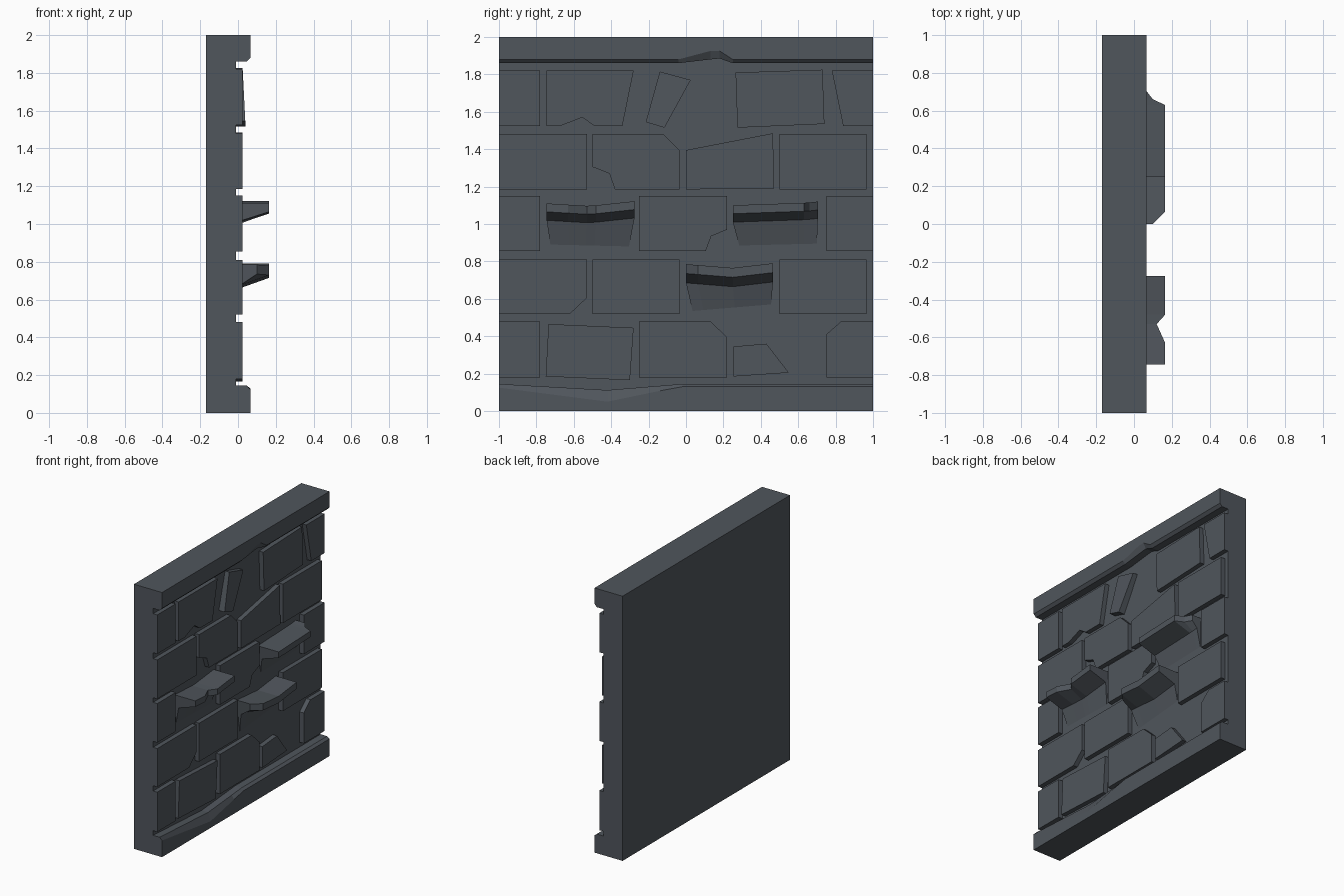
import bpy, bmesh

cube = bpy.data.objects.get("Cube")
if cube:
    bpy.data.objects.remove(cube)

stone = bpy.data.materials.new("slate_stone")
stone.use_nodes = True
COLOUR = (0.08, 0.092, 0.107, 1)
stone.diffuse_color = COLOUR
bsdf = stone.node_tree.nodes["Principled BSDF"]
bsdf.inputs["Base Color"].default_value = COLOUR
bsdf.inputs["Roughness"].default_value = 0.9

BACK, WALL, FACE, RIM, OUT = -0.17, -0.01, 0.025, 0.065, 0.165
EMBED = WALL - 0.01


def loft(name, rings):
    """Join equal-sized closed rings of points and cap both ends."""
    bm = bmesh.new()
    rows = [[bm.verts.new(p) for p in ring] for ring in rings]
    n = len(rows[0])
    for a, b in zip(rows, rows[1:]):
        for i in range(n):
            j = (i + 1) % n
            bm.faces.new((a[i], a[j], b[j], b[i]))
    bm.faces.new(rows[0])
    bm.faces.new(rows[-1][::-1])
    bmesh.ops.recalc_face_normals(bm, faces=bm.faces)
    mesh = bpy.data.meshes.new(name)
    bm.to_mesh(mesh)
    bm.free()
    mesh.materials.append(stone)
    obj = bpy.data.objects.new(name, mesh)
    bpy.context.collection.objects.link(obj)
    return obj


def brick(name, outline, lean=0):
    """Extrude a (y, z) outline out of the wall; lean pushes its foot out."""
    top = max(z for y, z in outline)
    loft(name, [[(EMBED, y, z) for y, z in outline],
                [(FACE + lean * (top - z), y, z) for y, z in outline]])


def rect(y0, y1, z0, z1):
    return [(y0, z0), (y1, z0), (y1, z1), (y0, z1)]


# Wall slab
loft("wall_slab", [[(x, y, z) for y, z in rect(-1, 1, 0, 2)] for x in (BACK, WALL)])


# Chipped bands along the bottom and top: stations of y, front edge z, inner edge z
def band(name, outer, stations):
    loft(name, [[(EMBED, y, outer), (RIM, y, outer), (RIM, y, front),
                 (RIM - 0.02, y, inner), (EMBED, y, inner)]
                for y, front, inner in stations])


band("bottom_band", 0, [(-1, .125, .145), (-.42, .05, .112), (-.14, .108, .135),
                        (-.02, .13, .145), (1, .13, .145)])
band("top_band", 2, [(-1, 1.88, 1.86), (-.04, 1.88, 1.86), (.13, 1.925, 1.88),
                     (.18, 1.925, 1.885), (.25, 1.88, 1.86), (1, 1.88, 1.86)])

# Whole bricks, course by course
courses = [
    ((.18, .48), [(-1, -.78)]),
    ((.52, .81), [(-.5, -.035), (.5, .965)]),
    ((.855, 1.15), [(-1, -.78), (.75, 1)]),
    ((1.185, 1.48), [(-1, -.53), (.5, .965)]),
    ((1.525, 1.82), [(-1, -.78)]),
]
for c, ((z0, z1), spans) in enumerate(courses):
    for s, (y0, y1) in enumerate(spans):
        brick(f"course_{c + 1}_brick_{s + 1}", rect(y0, y1, z0, z1))

# Chipped and crooked bricks
brick("crooked_low_brick", [(-.75, .185), (-.3, .165), (-.28, .445), (-.735, .465)])
brick("low_brick_chipped_top", [(-.25, .18), (.22, .18), (.22, .395), (.13, .48), (-.25, .48)])
brick("low_brick_shard", [(.255, .185), (.55, .205), (.43, .36), (.255, .345)])
brick("low_end_brick", [(.75, .18), (1, .18), (1, .48), (.83, .48), (.75, .41)])
brick("second_end_brick", [(-1, .52), (-.62, .52), (-.53, .605), (-.53, .81), (-1, .81)])
brick("middle_chipped_brick", [(-.25, .855), (.105, .855), (.135, .935), (.22, .97),
                               (.22, 1.15), (-.25, 1.15)])
brick("fourth_chipped_brick", [(-.38, 1.185), (-.035, 1.185), (-.035, 1.395), (-.12, 1.48),
                               (-.5, 1.48), (-.5, 1.305), (-.41, 1.27)])
brick("fourth_sloped_brick", [(0, 1.185), (.47, 1.19), (.465, 1.485), (0, 1.395)])
brick("top_notched_brick", [(-.745, 1.525), (-.67, 1.525), (-.555, 1.57), (-.49, 1.525),
                            (-.34, 1.525), (-.28, 1.82), (-.745, 1.82)])
brick("top_shard", [(-.215, 1.545), (-.115, 1.515), (.025, 1.77), (-.14, 1.815)], lean=.05)
brick("top_crooked_brick", [(.275, 1.515), (.74, 1.535), (.73, 1.825), (.265, 1.81)])
brick("top_end_brick", [(.84, 1.525), (1, 1.525), (1, 1.82), (.78, 1.82)])


# Protruding ledges: stations of y, reach x, top z; the foot tapers into the wall
def ledge(name, stations, foot_left, foot_right, lip=.045, drop=.09):
    first, last = stations[0][0], stations[-1][0]
    rings = []
    for y, reach, top in stations:
        t = (y - first) / (last - first)
        foot_y, foot_z = (a + (b - a) * t for a, b in zip(foot_left, foot_right))
        rings.append([(EMBED, y, top), (reach, y, top), (reach, y, top - lip),
                      (FACE, y, top - drop), (WALL, foot_y, foot_z), (EMBED, foot_y, foot_z)])
    loft(name, rings)


ledge("left_ledge", [(-.745, OUT, 1.11), (-.63, OUT, 1.103), (-.53, .12, 1.097),
                     (-.48, OUT, 1.1), (-.275, OUT, 1.122)], (-.725, .89), (-.305, .88))
ledge("right_ledge", [(.25, OUT, 1.1), (.63, OUT, 1.113), (.66, .1, 1.115),
                      (.705, RIM, 1.12)], (.285, .885), (.7, .895))
ledge("middle_ledge", [(0, .1, .785), (.065, OUT, .78), (.25, OUT, .765),
                       (.465, OUT, .79)], (.035, .535), (.455, .57), lip=.05, drop=.1)
